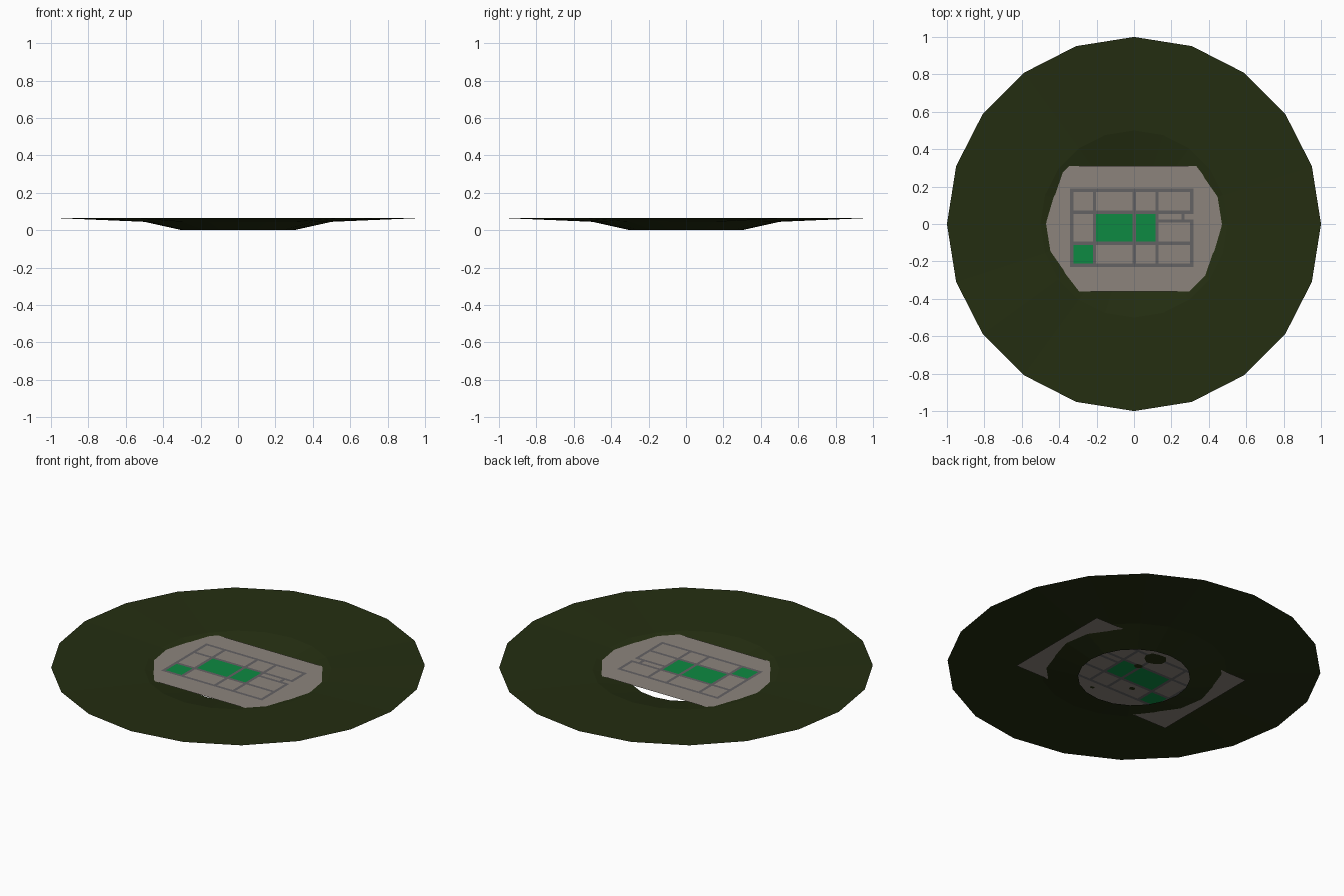
import bpy, bmesh, math

if "Cube" in bpy.data.objects:
    bpy.data.objects.remove(bpy.data.objects["Cube"])

def material(name, rgb):
    m = bpy.data.materials.new(name)
    m.diffuse_color = (*rgb, 1)
    m.use_nodes = True
    m.node_tree.nodes["Principled BSDF"].inputs["Base Color"].default_value = m.diffuse_color
    return m

GRASS = material("dark olive ground", (0.0176, 0.027, 0.0056))
PAVING = material("warm grey paving", (0.262, 0.231, 0.202))
ROAD = material("road grey", (0.127, 0.122, 0.127))
PARK = material("park green", (0.004, 0.254, 0.054))

def finish(bm, name, mats):
    bmesh.ops.recalc_face_normals(bm, faces=bm.faces)
    if sum(f.normal.z for f in bm.faces) < 0:
        bmesh.ops.reverse_faces(bm, faces=bm.faces)
    me = bpy.data.meshes.new(name)
    bm.to_mesh(me)
    bm.free()
    for m in mats:
        me.materials.append(m)
    ob = bpy.data.objects.new(name, me)
    bpy.context.collection.objects.link(ob)
    return ob

# Terrain: shallow open dish with 20 sides and a hole in the middle
SIDES = 20
RAISED = {2, 9, 12, 19}          # slightly higher spots on the middle ring
bm = bmesh.new()
rings = []
for r, z in ((0.30, 0.0), (0.50, 0.0447), (1.0, 0.066)):
    ring = []
    for i in range(SIDES):
        a = math.tau * i / SIDES
        h = z + (0.005 if r == 0.5 and i in RAISED else 0)
        ring.append(bm.verts.new((r * math.cos(a), r * math.sin(a), h)))
    rings.append(ring)
for lo, hi in zip(rings, rings[1:]):
    for i in range(SIDES):
        j = (i + 1) % SIDES
        bm.faces.new((lo[i], hi[i], hi[j], lo[j]))
finish(bm, "terrain_dish", [GRASS])

# Town plate: one flat sheet cut into paving, roads and parks
PLATE_Z = 0.038
W = 0.009                         # half road width

def street(x0, y0, x1, y1):
    return (x0 - W, y0 - W, x1 + W, y1 + W)

X = (-0.332, -0.211, 0.002, 0.123, 0.309)
Y = (-0.221, -0.103, 0.062, 0.181)
roads = [street(x, Y[0], x, Y[3]) for x in X[:4]]
roads += [street(X[0], y, X[4], y) for y in Y]
roads += [street(X[4], Y[2], X[4], Y[3]),
          street(X[4], Y[0], X[4], 0.016),
          street(X[3], 0.016, X[4], 0.016),
          street(0.262, 0.016, 0.262, Y[2])]
parks = [(X[1], Y[1], X[3], Y[2]), (X[0], Y[0], X[1], Y[1])]
bounds = (-0.52, -0.36, 0.52, 0.31)

def inside(rects, x, y):
    return any(a < x < c and b < y < d for a, b, c, d in rects)

rects = roads + parks + [bounds]
xs = sorted({round(v, 4) for r in rects for v in (r[0], r[2])})
ys = sorted({round(v, 4) for r in rects for v in (r[1], r[3])})
bm = bmesh.new()
grid = [[bm.verts.new((x, y, PLATE_Z)) for y in ys] for x in xs]
for i in range(len(xs) - 1):
    for j in range(len(ys) - 1):
        f = bm.faces.new((grid[i][j], grid[i + 1][j],
                          grid[i + 1][j + 1], grid[i][j + 1]))
        cx, cy = (xs[i] + xs[i + 1]) / 2, (ys[j] + ys[j + 1]) / 2
        if inside(roads, cx, cy):
            f.material_index = 1
        elif inside(parks, cx, cy):
            f.material_index = 2
finish(bm, "town_plate", [PAVING, ROAD, PARK])

# Small dark earth patches under the plate
for k, (x, y, r) in enumerate(((0.0, 0.176, 0.065), (0.02, 0.06, 0.025),
                               (-0.108, -0.144, 0.018), (0.064, -0.272, 0.013))):
    bm = bmesh.new()
    bm.faces.new([bm.verts.new((x + r * math.cos(math.tau * i / 9),
                                y + r * (0.75 + 0.15 * (i % 2)) * math.sin(math.tau * i / 9),
                                PLATE_Z - 0.003)) for i in range(9)])
    finish(bm, f"earth_patch_{k + 1}", [GRASS])
